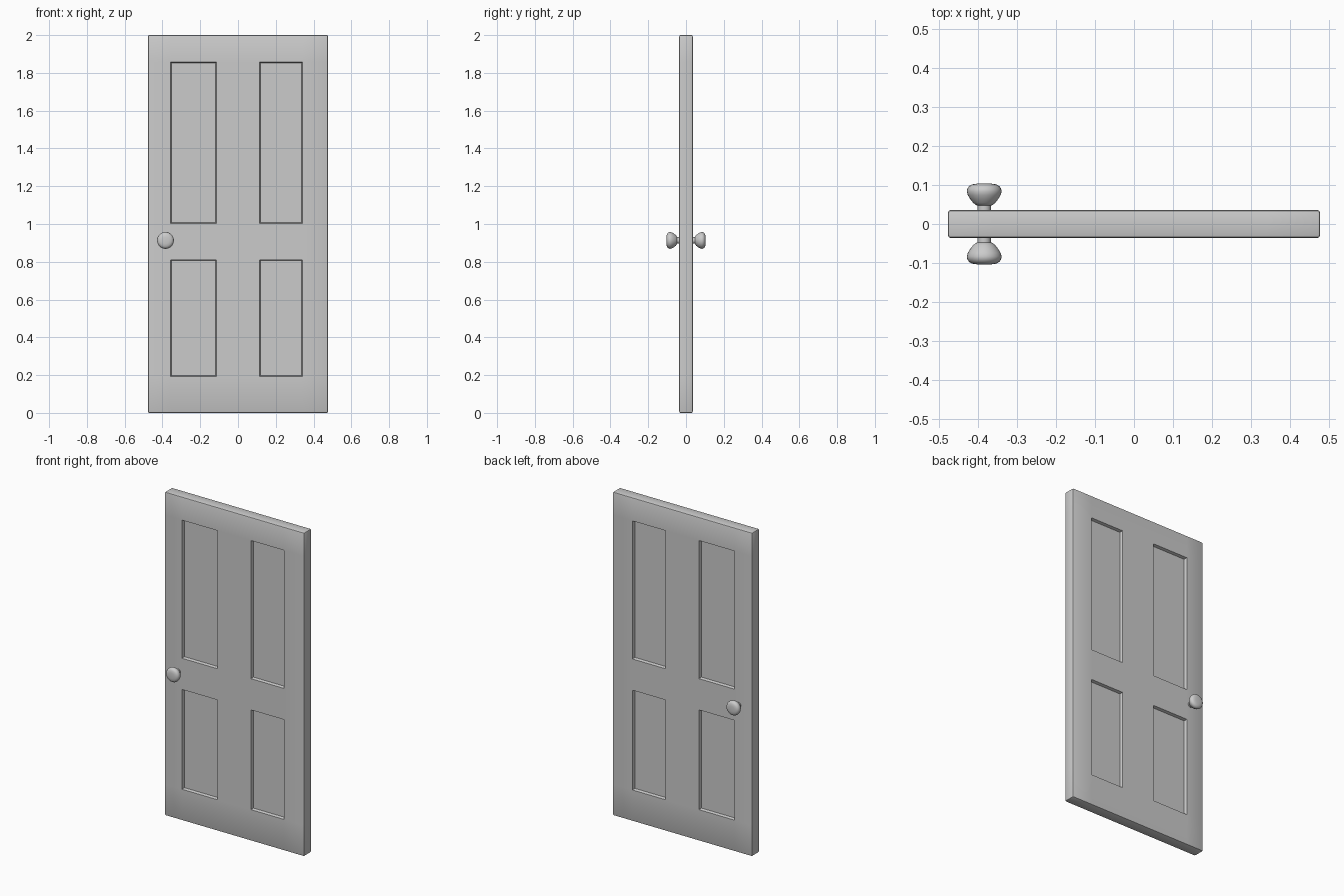
import bpy, bmesh, math

if "Cube" in bpy.data.objects:
    bpy.data.objects.remove(bpy.data.objects["Cube"])

W, T, H = 0.477, 0.036, 2.0            # half width, half thickness, height
COLS = [(-0.357, -0.114), (0.114, 0.341)]
ROWS = [(0.193, 0.81), (1.003, 1.857)]


def make_object(name, bm):
    bmesh.ops.recalc_face_normals(bm, faces=bm.faces)
    mesh = bpy.data.meshes.new(name)
    bm.to_mesh(mesh)
    bm.free()
    ob = bpy.data.objects.new(name, mesh)
    bpy.context.collection.objects.link(ob)
    bpy.ops.object.select_all(action='DESELECT')
    ob.select_set(True)
    bpy.context.view_layer.objects.active = ob
    bpy.ops.object.shade_smooth_by_angle(angle=math.radians(35))
    return ob


# door slab with softened outer edges
bm = bmesh.new()
bmesh.ops.create_cube(bm, size=1)
for v in bm.verts:
    v.co = (v.co.x * 2 * W, v.co.y * 2 * T, (v.co.z + 0.5) * H)
bmesh.ops.bevel(bm, geom=bm.edges[:], offset=0.007, segments=2,
                profile=0.5, affect='EDGES')

# cut lines around the panels
cuts = [((x, 0, 0), (1, 0, 0)) for c in COLS for x in c]
cuts += [((0, 0, z), (0, 0, 1)) for r in ROWS for z in r]
for co, no in cuts:
    bmesh.ops.bisect_plane(bm, geom=bm.verts[:] + bm.edges[:] + bm.faces[:],
                           plane_co=co, plane_no=no)


# recessed panels on both sides
def is_panel(f):
    c = f.calc_center_median()
    return (abs(f.normal.y) > 0.99
            and any(a < c.x < b for a, b in COLS)
            and any(a < c.z < b for a, b in ROWS))


bm.normal_update()
panels = [f for f in bm.faces if is_panel(f)]
bmesh.ops.inset_individual(bm, faces=panels, thickness=0.006, depth=-0.018)
make_object("door_panelled_slab", bm)


# lathed knob: (radius, distance from door centre plane)
PROFILE = [(0, 0.104), (0.018, 0.1035), (0.031, 0.1015), (0.039, 0.097),
           (0.0435, 0.090), (0.0445, 0.083), (0.042, 0.074), (0.036, 0.064),
           (0.028, 0.054), (0.022, 0.049), (0.017, 0.047), (0.017, 0.03)]


def knob(name, side):
    bm = bmesh.new()
    vs = [bm.verts.new((-0.384 + r, side * y, 0.913)) for r, y in PROFILE]
    es = [bm.edges.new(p) for p in zip(vs, vs[1:])]
    bmesh.ops.spin(bm, geom=vs + es, cent=(-0.384, 0, 0.913), axis=(0, 1, 0),
                   angle=math.tau, steps=32, use_merge=True)
    bmesh.ops.remove_doubles(bm, verts=bm.verts, dist=1e-5)
    make_object(name, bm)


knob("front_knob", -1)
knob("back_knob", 1)
